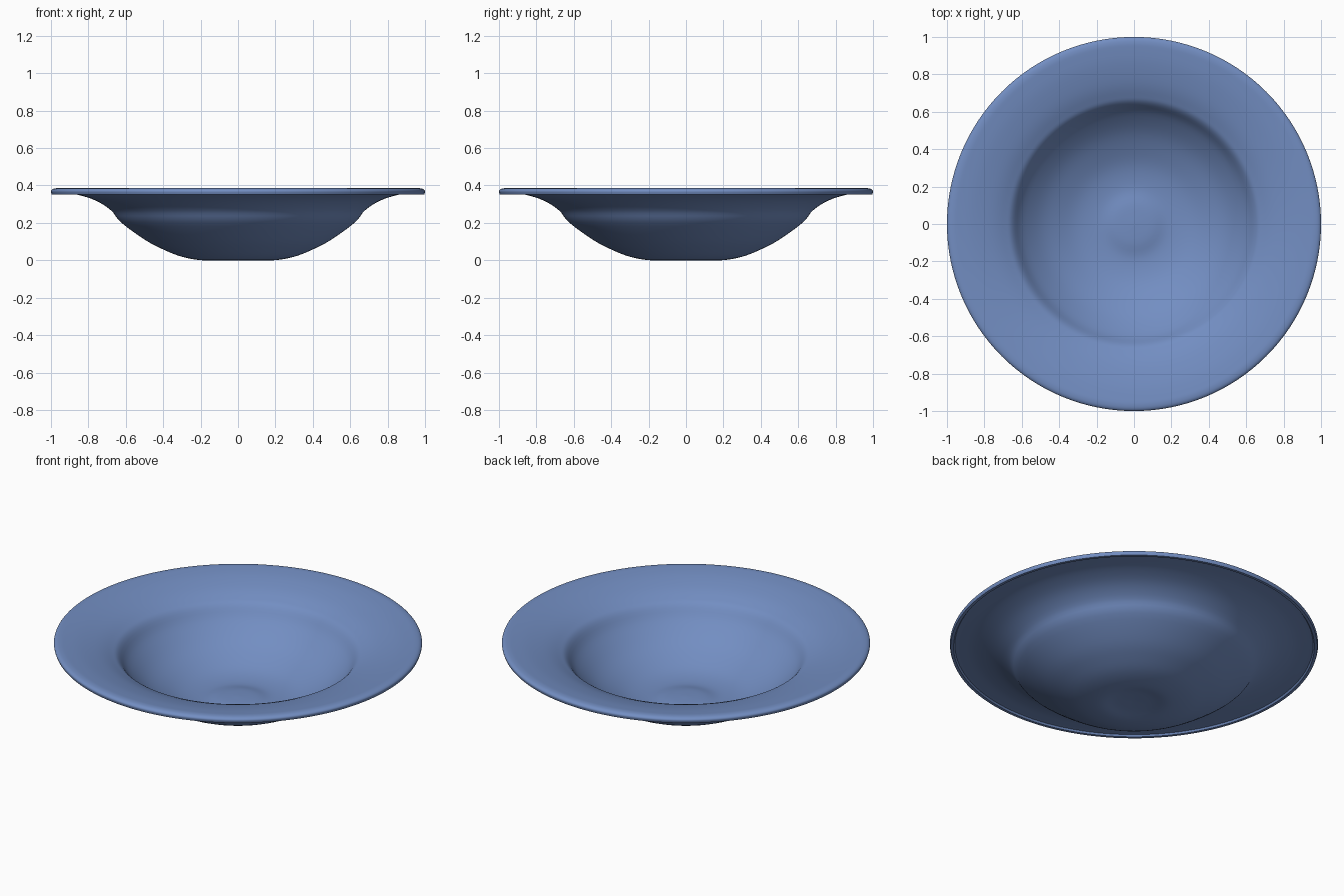
import bpy
import bmesh
import math

if "Cube" in bpy.data.objects:
    bpy.data.objects.remove(bpy.data.objects["Cube"])

SEGMENTS = 128
STEPS = 4

# Half profiles (radius, height), from the centre outwards
inner = [(0, .050), (.10, .046), (.19, .034), (.30, .049), (.40, .088),
         (.50, .145), (.595, .228), (.648, .297), (.69, .322), (.76, .349),
         (.86, .373), (.94, .384), (.97, .3855), (.99, .381), (1.0, .370),
         (.996, .353)]
outer = [(0, .014), (.10, .010), (.19, 0), (.30, .019), (.40, .058),
         (.50, .111), (.626, .203), (.678, .266), (.76, .319), (.86, .351),
         (.94, .361), (.973, .363)]
lip_foot = [(.980, .353)]


def smooth(points):
    """Catmull-Rom curve through the points."""
    result = []
    for i in range(len(points) - 1):
        a = points[max(i - 1, 0)]
        b, c = points[i], points[i + 1]
        d = points[min(i + 2, len(points) - 1)]
        for s in range(STEPS):
            t = s / STEPS
            result.append(tuple(
                .5 * (2 * q + (r - p) * t + (2 * p - 5 * q + 4 * r - w) * t * t
                      + (3 * q - p - 3 * r + w) * t ** 3)
                for p, q, r, w in zip(a, b, c, d)))
    return [(max(r, 0), max(z, 0)) for r, z in result] + [points[-1]]


# Closed section: underside outwards, around the lip, back along the inside
profile = smooth(outer) + lip_foot + smooth(inner)[::-1]

# Lathe the section around z
bm = bmesh.new()
verts = [bm.verts.new((r, 0, z)) for r, z in profile]
edges = [bm.edges.new(pair) for pair in zip(verts, verts[1:])]
bmesh.ops.spin(bm, geom=verts + edges, cent=(0, 0, 0), axis=(0, 0, 1),
               angle=math.tau, steps=SEGMENTS, use_merge=False)
bmesh.ops.remove_doubles(bm, verts=bm.verts, dist=1e-5)
bmesh.ops.recalc_face_normals(bm, faces=bm.faces)
mesh = bpy.data.meshes.new("soup_plate")
bm.to_mesh(mesh)
bm.free()

plate = bpy.data.objects.new("soup_plate", mesh)
bpy.context.collection.objects.link(plate)
bpy.context.view_layer.objects.active = plate
plate.select_set(True)
bpy.ops.object.shade_smooth_by_angle(angle=math.radians(40))

# Blue glaze
glaze = bpy.data.materials.new("blue_glaze")
glaze.diffuse_color = (.17, .27, .54, 1)
glaze.use_nodes = True
glaze.node_tree.nodes["Principled BSDF"].inputs["Base Color"].default_value = glaze.diffuse_color
mesh.materials.append(glaze)
